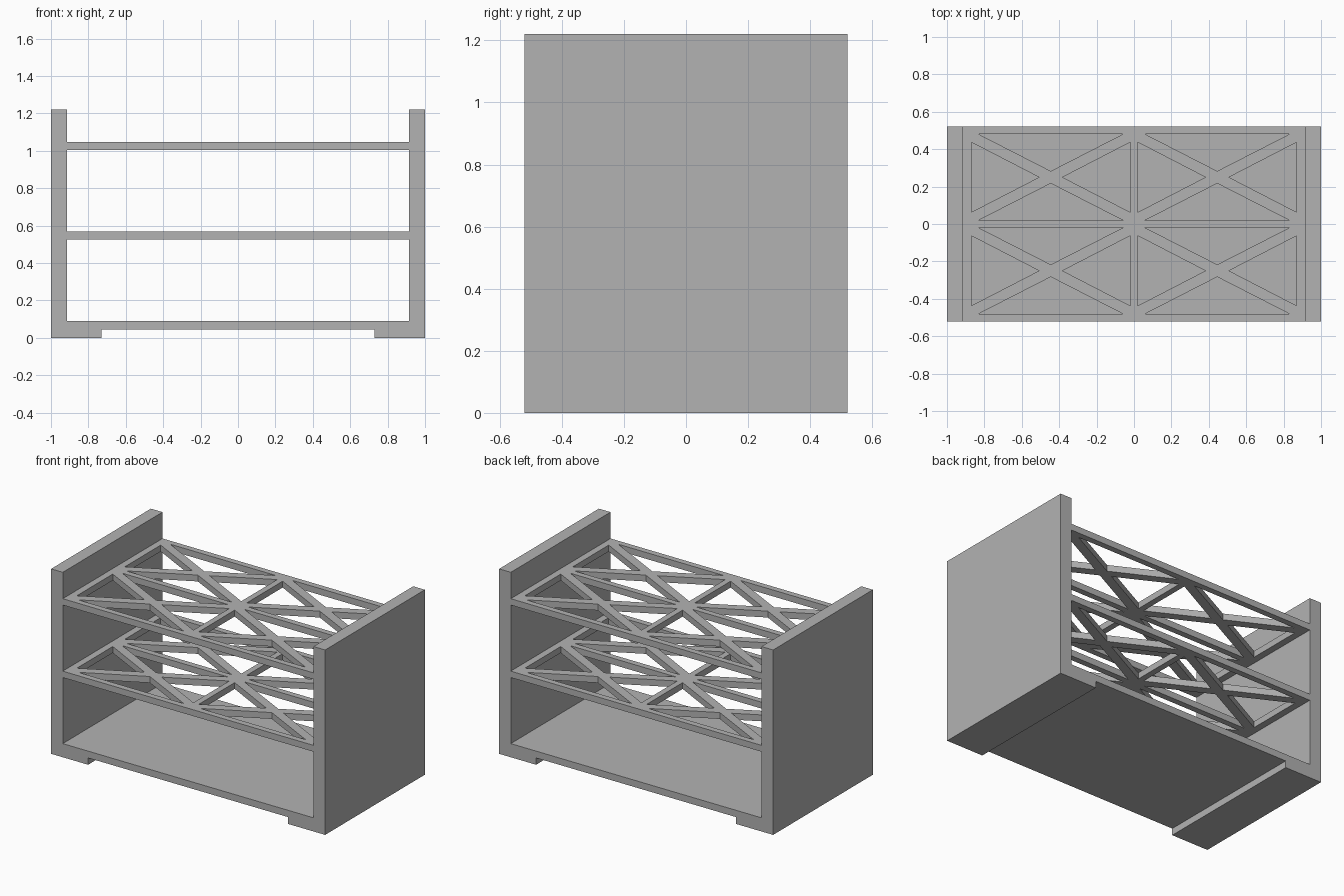
import bpy
from mathutils import Matrix

cube = bpy.data.objects.get("Cube")
if cube:
    bpy.data.objects.remove(cube, do_unlink=True)

# One plain grey for everything
GREY = (0.448, 0.448, 0.448, 1)
grey = bpy.data.materials.new("plain grey")
grey.use_nodes = True
grey.diffuse_color = GREY
grey.node_tree.nodes["Principled BSDF"].inputs["Base Color"].default_value = GREY

DEPTH = 0.52           # half depth
WALL_IN = 0.915        # inner face of the end walls


def extruded(name, outlines, half, matrix):
    """Fill the outlines (inner ones become holes) and extrude to both sides."""
    curve = bpy.data.curves.new(name, "CURVE")
    curve.dimensions = "2D"
    curve.fill_mode = "BOTH"
    curve.extrude = half
    for points in outlines:
        spline = curve.splines.new("POLY")
        spline.points.add(len(points) - 1)
        for p, (u, v) in zip(spline.points, points):
            p.co = (u, v, 0, 1)
        spline.use_cyclic_u = True
    temp = bpy.data.objects.new(name + " outline", curve)
    bpy.context.collection.objects.link(temp)
    graph = bpy.context.evaluated_depsgraph_get()
    mesh = bpy.data.meshes.new_from_object(temp.evaluated_get(graph))
    bpy.data.objects.remove(temp, do_unlink=True)
    mesh.transform(matrix)
    mesh.materials.clear()
    mesh.materials.append(grey)
    for poly in mesh.polygons:
        poly.use_smooth = False
        poly.material_index = 0
    obj = bpy.data.objects.new(name, mesh)
    bpy.context.collection.objects.link(obj)
    return obj


# Frame: end walls, floor and feet as one profile run front to back
half_profile = [(0.73, 0.045), (0.73, 0), (1, 0), (1, 1.22),
                (WALL_IN, 1.22), (WALL_IN, 0.09)]
profile = half_profile + [(-x, z) for x, z in reversed(half_profile)]
extruded("frame", [profile], DEPTH, Matrix.Rotation(1.5707963, 4, "X"))

# Shelf outline with four crossed bays, each made of four triangular holes
shelf = [[(-WALL_IN, -DEPTH), (WALL_IN, -DEPTH), (WALL_IN, DEPTH), (-WALL_IN, DEPTH)]]
for cx in (-0.445, 0.445):
    for cy in (-0.25, 0.25):
        for s in (-1, 1):
            shelf.append([(cx - 0.385, cy + s * 0.23), (cx + 0.385, cy + s * 0.23),
                          (cx, cy + s * 0.033)])
            shelf.append([(cx + s * 0.425, cy - 0.187), (cx + s * 0.425, cy + 0.187),
                          (cx + s * 0.063, cy)])

for name, z in (("middle_shelf", 0.547), ("upper_shelf", 1.025)):
    extruded(name, shelf, 0.021, Matrix.Translation((0, 0, z)))
